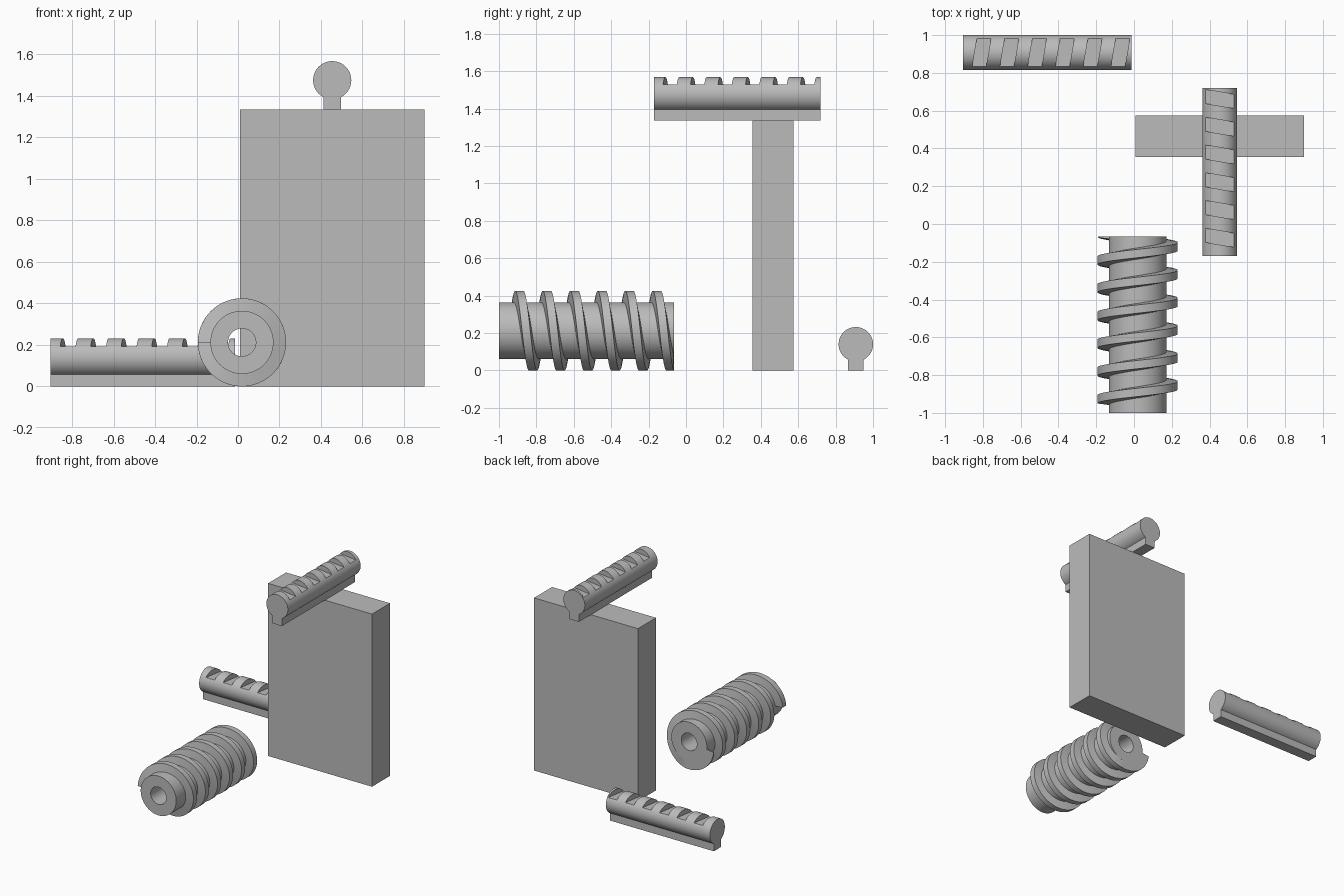
import bpy, bmesh
from math import sin, cos, pi, asin, radians
from mathutils import Matrix, Vector

cube = bpy.data.objects.get("Cube")
if cube:
    bpy.data.objects.remove(cube, do_unlink=True)

grey = bpy.data.materials.new("plain grey")
grey.use_nodes = True
colour = (0.5, 0.5, 0.5, 1)
grey.diffuse_color = colour
grey.node_tree.nodes["Principled BSDF"].inputs["Base Color"].default_value = colour


def finish(name, bm, smooth=True):
    """Turn a bmesh into a named, coloured object."""
    bmesh.ops.recalc_face_normals(bm, faces=bm.faces)
    mesh = bpy.data.meshes.new(name)
    bm.to_mesh(mesh)
    bm.free()
    mesh.materials.append(grey)
    obj = bpy.data.objects.new(name, mesh)
    bpy.context.collection.objects.link(obj)
    if smooth:
        shade(obj)
    return obj


def select(obj):
    bpy.ops.object.select_all(action='DESELECT')
    obj.select_set(True)
    bpy.context.view_layer.objects.active = obj


def shade(obj):
    select(obj)
    bpy.ops.object.shade_smooth_by_angle(angle=radians(30))


def prism(bm, outline, offset):
    """Extrude a closed outline along an offset, capped at both ends."""
    face = bm.faces.new([bm.verts.new(p) for p in outline])
    new = bmesh.ops.extrude_face_region(bm, geom=[face], use_keep_orig=True)["geom"]
    bmesh.ops.translate(bm, vec=offset, verts=[g for g in new if isinstance(g, bmesh.types.BMVert)])


def sweep(name, section, steps, turns, closed):
    """Carry a section of (radius, y) points clockwise round the y axis."""
    bm = bmesh.new()
    rings = []
    for i in range(steps + (not closed)):
        t = i / steps * turns
        a = pi - 2 * pi * t
        rings.append([bm.verts.new((r * cos(a), y, r * sin(a))) for r, y in section(t)])
    for a, b in zip(rings, rings[1:] + (rings[:1] if closed else [])):
        for j in range(len(a)):
            k = (j + 1) % len(a)
            bm.faces.new((a[j], a[k], b[k], b[j]))
    if not closed:
        bm.faces.new(rings[0])
        bm.faces.new(rings[-1])
    obj = finish(name, bm)
    obj.location = (0.019, 0, 0.2125)
    return obj


PITCH, FRONT, BACK = 0.147, -1.0, -0.065

# Worm: hollow core and helical thread, trimmed flush at the back
core = [(0.152, FRONT), (0.152, BACK), (0.067, BACK), (0.067, FRONT)]
sweep("worm_core", lambda t: core, 96, 1, True)


def thread_section(t):
    y = -0.928 + PITCH * t
    tooth = [(0.145, -0.031), (0.2125, -0.022), (0.2125, 0.022), (0.145, 0.031)]
    return [(r, min(y + d, BACK)) for r, d in tooth]


sweep("worm_thread", thread_section, 432, 5.98, False)

# Block
bm = bmesh.new()
bmesh.ops.create_cube(bm, size=1, matrix=Matrix.LocRotScale(
    Vector((0.454, 0.465, 0.668)), None, Vector((0.89, 0.22, 1.336))))
finish("block", bm, smooth=False)

# Rack: keyhole-shaped bar
LENGTH, R, CENTRE, NECK = 0.89, 0.092, 0.14, 0.042
gap = asin(NECK / R)
outline = [(-NECK, 0, 0), (NECK, 0, 0)]
for i in range(65):
    a = -pi / 2 + gap + (2 * pi - 2 * gap) * i / 64
    outline.append((R * cos(a), 0, CENTRE + R * sin(a)))
bm = bmesh.new()
prism(bm, outline, (0, LENGTH, 0))
rack = finish("upper_rack", bm, smooth=False)

# Slanted tooth gaps cut into the top of the bar
bm = bmesh.new()
for i in range(6):
    y = 0.097 + PITCH * i
    corners = [(s * 0.12, y + e * 0.037 - s * 0.12 * 0.17, 0.193)
               for s, e in ((-1, -1), (1, -1), (1, 1), (-1, 1))]
    prism(bm, corners, (0, 0, 0.1))
cutter = finish("gap_cutter", bm, smooth=False)
cutter.hide_render = True
cut = rack.modifiers.new("gaps", 'BOOLEAN')
cut.object, cut.operation, cut.solver = cutter, 'DIFFERENCE', 'EXACT'
select(rack)
bpy.ops.object.modifier_apply(modifier=cut.name)
bpy.data.objects.remove(cutter, do_unlink=True)
shade(rack)
rack.location = (0.454, -0.17, 1.336)

# Second rack lies on the ground, turned a quarter
lower = bpy.data.objects.new("lower_rack", rack.data)
bpy.context.collection.objects.link(lower)
lower.rotation_euler.z = -pi / 2
lower.location = (-0.904, 0.908, 0)
